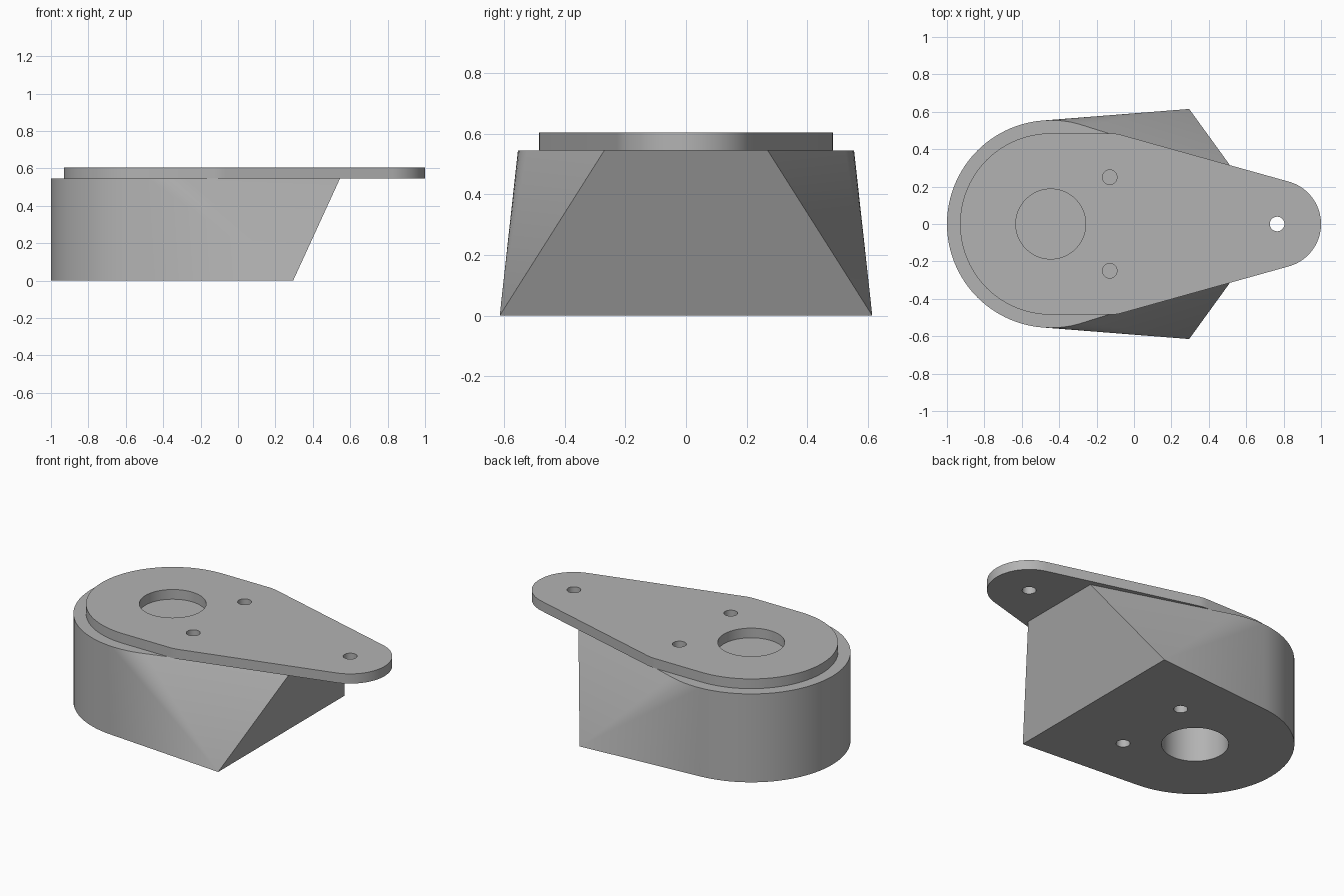
import bpy, bmesh, math

default = bpy.data.objects.get("Cube")
if default:
    bpy.data.objects.remove(default, do_unlink=True)

BODY_TOP, PLATE_TOP = 0.545, 0.605
BORE_X, BOLT_X, BOLT_Y, TIP_X = -0.445, -0.13, 0.25, 0.765
BORE_R, BOLT_R, LOBE_R = 0.187, 0.039, 0.235

grey = bpy.data.materials.new("plain grey")
grey.use_nodes = True
colour = (0.45, 0.45, 0.45, 1)
grey.diffuse_color = colour
grey.node_tree.nodes["Principled BSDF"].inputs["Base Color"].default_value = colour


def ring(x, y, r, z, n=96):
    return [(x + r * math.cos(i * math.tau / n), y + r * math.sin(i * math.tau / n), z)
            for i in range(n)]


def hull(name, points):
    """Solid wrapped tightly around the points, with flat regions merged."""
    bm = bmesh.new()
    for p in points:
        bm.verts.new(p)
    out = bmesh.ops.convex_hull(bm, input=bm.verts)
    spare = {g for g in out["geom_interior"] + out["geom_unused"]
             if isinstance(g, bmesh.types.BMVert)}
    bmesh.ops.delete(bm, geom=list(spare), context='VERTS')
    bmesh.ops.dissolve_limit(bm, angle_limit=0.002, verts=bm.verts, edges=bm.edges)
    bmesh.ops.recalc_face_normals(bm, faces=bm.faces)
    mesh = bpy.data.meshes.new(name)
    bm.to_mesh(mesh)
    bm.free()
    mesh.materials.append(grey)
    obj = bpy.data.objects.new(name, mesh)
    bpy.context.collection.objects.link(obj)
    return obj


def drill(obj, holes, z0, z1):
    """Cut round holes (x, y, radius) between two heights."""
    for x, y, r in holes:
        cutter = hull("hole_cutter", ring(x, y, r, z0, 64) + ring(x, y, r, z1, 64))
        cutter.hide_render = True
        mod = obj.modifiers.new("hole", 'BOOLEAN')
        mod.operation, mod.solver, mod.object = 'DIFFERENCE', 'EXACT', cutter
        bpy.ops.object.select_all(action='DESELECT')
        obj.select_set(True)
        bpy.context.view_layer.objects.active = obj
        bpy.ops.object.modifier_apply(modifier=mod.name)
        bpy.data.objects.remove(cutter, do_unlink=True)
    bpy.ops.object.shade_smooth_by_angle(angle=math.radians(25))


mounts = [(BORE_X, 0, BORE_R), (BOLT_X, BOLT_Y, BOLT_R), (BOLT_X, -BOLT_Y, BOLT_R)]

# Body: round drum blended to a wide bottom edge and a narrower top edge
points = []
for z, x, y in ((0, 0.295, 0.615), (BODY_TOP, 0.545, 0.27)):
    points += ring(BORE_X, 0, 0.555, z) + [(x, y, z), (x, -y, z)]
body = hull("body", points)
# Blind holes from below, leaving a thin skin at the top
drill(body, mounts, -0.1, BODY_TOP - 0.015)

# Top plate: teardrop wrapped round four discs
points = []
for z in (BODY_TOP, PLATE_TOP):
    points += ring(BORE_X, 0, 0.485, z) + ring(TIP_X, 0, LOBE_R, z)
    for side in (1, -1):
        points += ring(BOLT_X, side * BOLT_Y, LOBE_R, z)
plate = hull("top_plate", points)
drill(plate, mounts + [(TIP_X, 0, BOLT_R)], BODY_TOP - 0.1, PLATE_TOP + 0.1)
